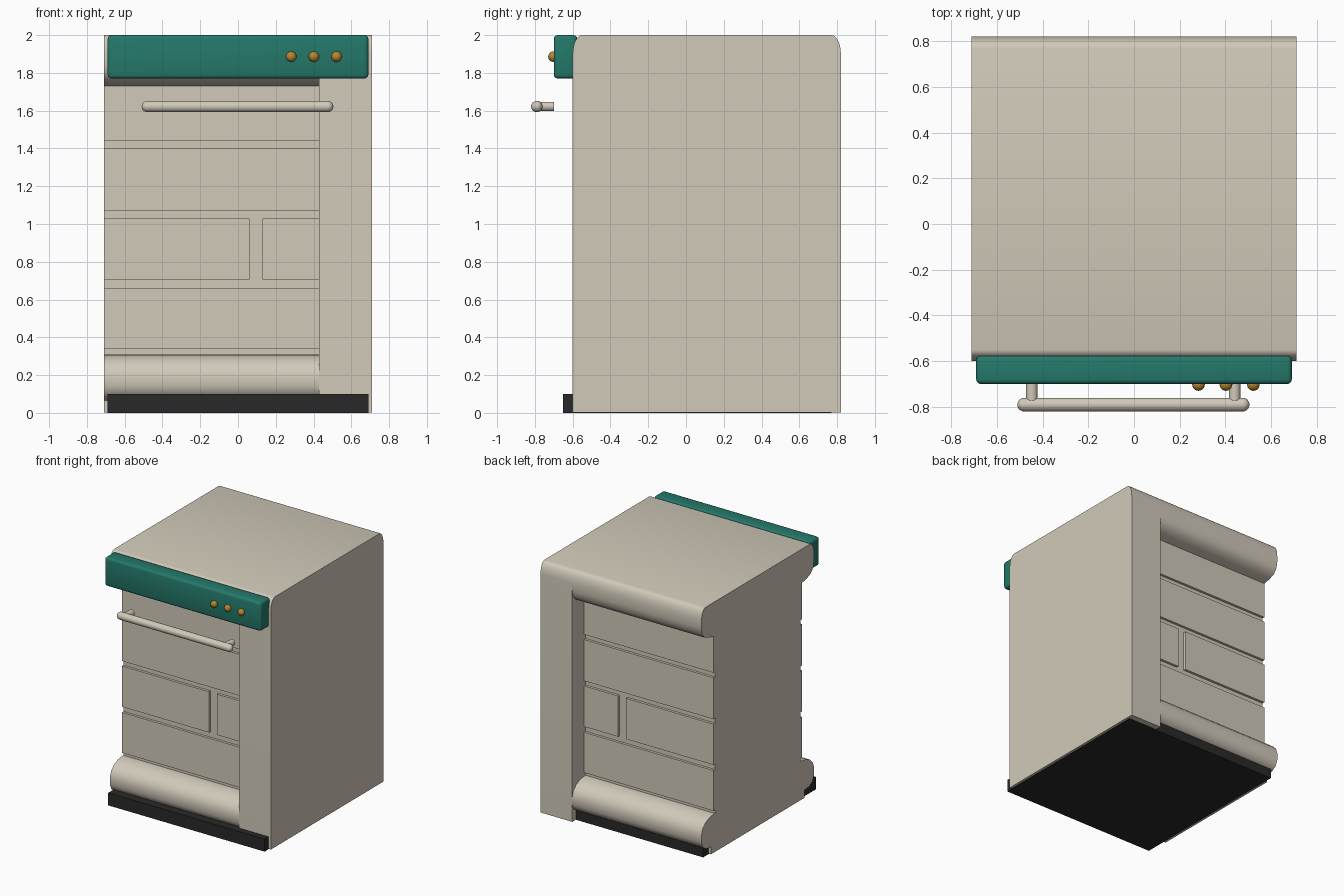
import bpy, bmesh, math
from mathutils import Matrix, Vector

if "Cube" in bpy.data.objects:
    bpy.data.objects.remove(bpy.data.objects["Cube"])


def material(name, r, g, b):
    m = bpy.data.materials.new(name)
    m.use_nodes = True
    m.diffuse_color = (r, g, b, 1)
    m.node_tree.nodes["Principled BSDF"].inputs["Base Color"].default_value = (r, g, b, 1)
    return m


cream = material("warm_cream", 0.64, 0.59, 0.49)
teal = material("deep_teal", 0.018, 0.19, 0.145)
black = material("soft_black", 0.022, 0.022, 0.022)
gold = material("dark_gold", 0.45, 0.25, 0.03)

FRONT, BACK, SIDE, SPLIT = -0.6, 0.82, 0.71, 0.43
RECESS, GROOVE = 0.15, 0.17


def finish(name, bm, mat, angle=40):
    bmesh.ops.recalc_face_normals(bm, faces=bm.faces)
    mesh = bpy.data.meshes.new(name)
    bm.to_mesh(mesh)
    bm.free()
    mesh.materials.append(mat)
    ob = bpy.data.objects.new(name, mesh)
    bpy.context.collection.objects.link(ob)
    bpy.ops.object.select_all(action='DESELECT')
    ob.select_set(True)
    bpy.context.view_layer.objects.active = ob
    bpy.ops.object.shade_smooth_by_angle(angle=math.radians(angle))
    return ob


def box(name, x, y, z, mat, bevel=0):
    bm = bmesh.new()
    size = [b - a for a, b in (x, y, z)]
    mid = [(a + b) / 2 for a, b in (x, y, z)]
    bmesh.ops.create_cube(bm, size=1, matrix=Matrix.Translation(mid) @ Matrix.Diagonal((*size, 1)))
    if bevel:
        bmesh.ops.bevel(bm, geom=bm.edges[:], offset=bevel, segments=3, profile=0.5, affect='EDGES')
    return finish(name, bm, mat)


def extrude_profile(name, half, x0, x1):
    """Half is a bottom-to-top list of (inset, z), used on the front and the back."""
    outline = [(FRONT + d, z) for d, z in half] + [(BACK - d, z) for d, z in reversed(half)]
    bm = bmesh.new()
    face = bm.faces.new([bm.verts.new((x0, y, z)) for y, z in outline])
    new = bmesh.ops.extrude_face_region(bm, geom=[face])["geom"]
    verts = [v for v in new if isinstance(v, bmesh.types.BMVert)]
    bmesh.ops.translate(bm, verts=verts, vec=(x1 - x0, 0, 0))
    return finish(name, bm, cream)


# Rounded top edge shared by the column and the main body
top_edge = [(0.05 * (1 - math.cos(a)), 1.9 + 0.1 * math.sin(a))
            for a in [math.pi / 2 * i / 6 for i in range(7)]]
extrude_profile("side_column", [(0, 0.003)] + top_edge, SPLIT, SIDE)

# Main body: base roll, grooved recessed panels, top overhang
half = [(0.12, 0.003), (0.12, 0.065), (0.06, 0.07), (0.02, 0.095), (0, 0.14), (0, 0.2),
        (0.015, 0.245), (0.05, 0.28), (0.1, 0.303), (RECESS, 0.31), (GROOVE, 0.31), (GROOVE, 0.338)]
for low, high in ((0.338, 0.66), (1.07, 1.4), (1.44, 1.73)):
    half += [(GROOVE, low), (RECESS, low), (RECESS, high), (GROOVE, high)]
half = [p for i, p in enumerate(half) if i == 0 or p != half[i - 1]]
half.pop()
half += [(0.09, 1.742), (0.04, 1.762), (0.01, 1.8), (0, 1.85)] + top_edge
extrude_profile("main_body", half, -SIDE, SPLIT)

# Split panels of the middle row, front and back
for side, y in (("front", (FRONT + RECESS, FRONT + GROOVE)), ("back", (BACK - GROOVE, BACK - RECESS))):
    box(side + "_wide_panel", (-SIDE, 0.06), y, (0.705, 1.03), cream)
    box(side + "_narrow_panel", (0.13, SPLIT), y, (0.705, 1.03), cream)

# Plinth and control panel
box("plinth", (-0.69, 0.69), (-0.65, 0.77), (0, 0.1), black)
box("control_panel", (-0.69, 0.69), (-0.7, -0.575), (1.77, 2), teal, 0.02)

# Control knobs
for i in range(3):
    bm = bmesh.new()
    bmesh.ops.create_uvsphere(bm, u_segments=12, v_segments=8, radius=0.028,
                              matrix=Matrix.Translation((0.282 + 0.12 * i, -0.702, 1.886)))
    finish("knob_%d" % (i + 1), bm, gold)


# Towel rail with round ends, on two short posts
def rod(name, start, end, radius, round_ends=False):
    a, b = Vector(start), Vector(end)
    turn = (b - a).to_track_quat('Z', 'Y').to_matrix().to_4x4()
    bm = bmesh.new()
    bmesh.ops.create_cone(bm, cap_ends=not round_ends, segments=20, radius1=radius, radius2=radius,
                          depth=(b - a).length, matrix=Matrix.Translation((a + b) / 2) @ turn)
    if round_ends:
        for p in (a, b):
            bmesh.ops.create_uvsphere(bm, u_segments=20, v_segments=10, radius=radius,
                                      matrix=Matrix.Translation(p) @ turn)
    return finish(name, bm, cream)


rod("handle_bar", (-0.48, -0.79, 1.622), (0.475, -0.79, 1.622), 0.03, True)
for name, x in (("right", -0.447), ("left", 0.44)):
    rod(name + "_handle_post", (x, -0.79, 1.622), (x, -0.7, 1.622), 0.025)
